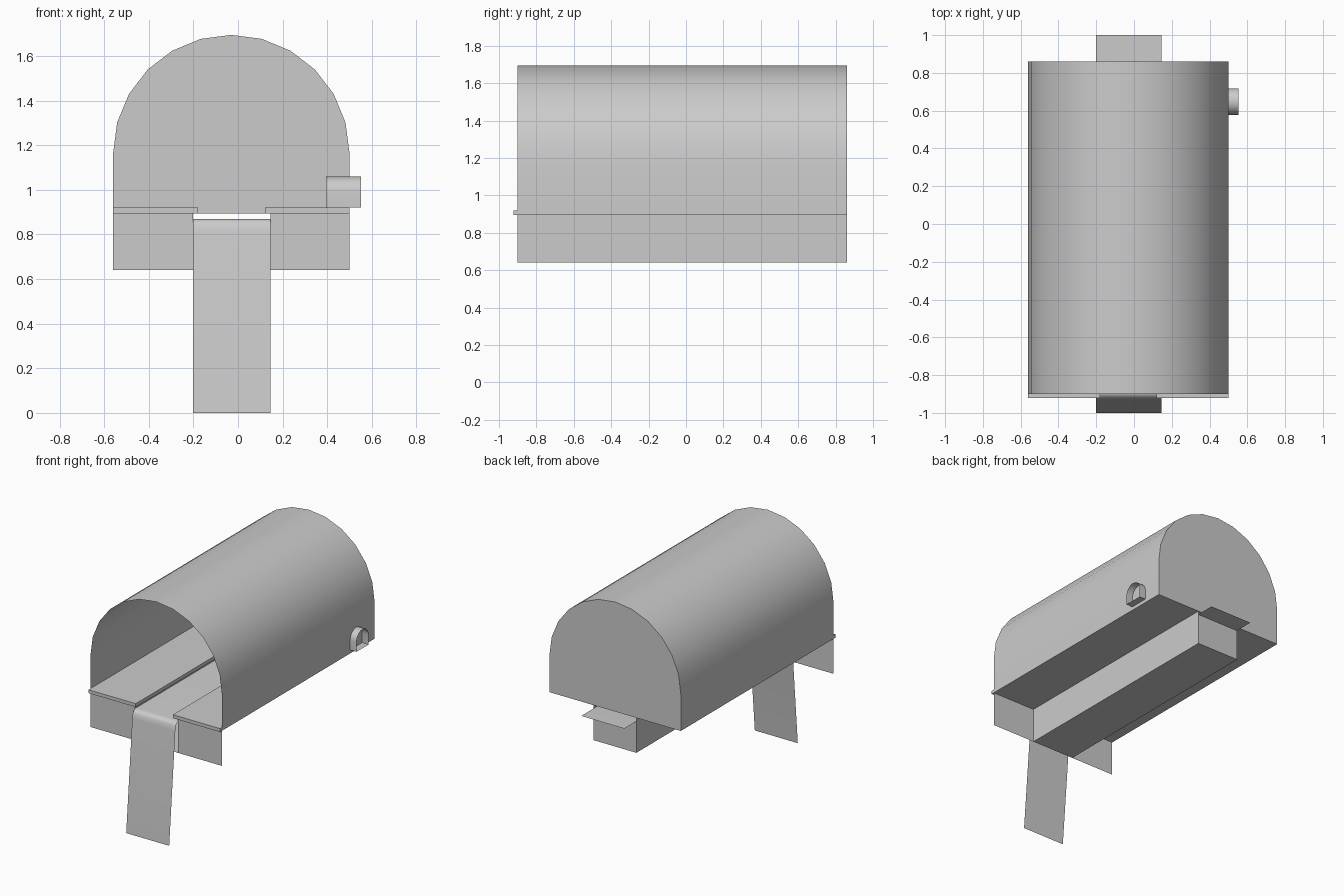
import bpy, math

if "Cube" in bpy.data.objects:
    bpy.data.objects.remove(bpy.data.objects["Cube"])

CX = -0.03                      # centre line of the hood
X0, X1 = -0.56, 0.50            # outer sides
T0, T1 = -0.202, 0.145          # trough sides
FRONT, BACK = -0.90, 0.86
FLOOR, LOW = 0.895, 0.64


def mesh(name, verts, faces, smooth=False):
    me = bpy.data.meshes.new(name)
    me.from_pydata(verts, [], faces)
    me.update()
    ob = bpy.data.objects.new(name, me)
    bpy.context.collection.objects.link(ob)
    if smooth:
        bpy.ops.object.select_all(action='DESELECT')
        ob.select_set(True)
        bpy.context.view_layer.objects.active = ob
        bpy.ops.object.shade_smooth_by_angle(angle=math.radians(40))
    return ob


def sheet(name, a, b, smooth=False, closed=False, cap=False):
    """Thin surface between two matching outlines, optionally capped at b."""
    n = len(a)
    faces = [(i, (i + 1) % n, n + (i + 1) % n, n + i) for i in range(n if closed else n - 1)]
    if cap:
        faces.append(tuple(range(n, 2 * n)))
    return mesh(name, a + b, faces, smooth)


def box(name, lo, hi):
    v = [(x, y, z) for x in (lo[0], hi[0]) for y in (lo[1], hi[1]) for z in (lo[2], hi[2])]
    f = [(0, 1, 3, 2), (4, 6, 7, 5), (0, 4, 5, 1), (2, 3, 7, 6), (0, 2, 6, 4), (1, 5, 7, 3)]
    return mesh(name, v, f)


def arch(centre, spring, radius, base, segments):
    """Round-topped outline as (across, height) pairs."""
    pts = [(centre + radius, base)]
    for i in range(segments + 1):
        t = math.pi * i / segments
        pts.append((centre + radius * math.cos(t), spring + radius * math.sin(t)))
    return pts + [(centre - radius, base)]


# Arched hood, open at the front, with a flat back
hood = arch(CX, 1.165, 0.53, FLOOR, 12)
sheet("hood", [(x, FRONT, z) for x, z in hood], [(x, BACK, z) for x, z in hood], smooth=True)
mesh("back_panel", [(x, BACK, z) for x, z in hood], [tuple(range(len(hood)))[::-1]])

# Floor plates and front skirts either side of the central slot
for side, outer, inner, trough in (("left", X0, -0.18, T0), ("right", X1, 0.12, T1)):
    lo, hi = sorted((outer, inner))
    box(side + "_floor_plate", (lo, -0.922, FLOOR), (hi, BACK, 0.92))
    lo, hi = sorted((outer, trough))
    mesh(side + "_front_skirt",
         [(lo, FRONT, LOW), (hi, FRONT, LOW), (hi, FRONT, FLOOR), (lo, FRONT, FLOOR)],
         [(0, 1, 2, 3)])

# Trough under the floor, with an end wall stopping below the belt
section = [(T0, FLOOR), (T0, LOW), (T1, LOW), (T1, FLOOR)]
sheet("trough", [(x, FRONT, z) for x, z in section], [(x, BACK, z) for x, z in section])
mesh("trough_end", [(T0, BACK, LOW), (T1, BACK, LOW), (T1, BACK, 0.868), (T0, BACK, 0.868)],
     [(3, 2, 1, 0)])

# Belt running through the trough and hanging down at the front
path = [(1.0, 0.87), (-0.885, 0.87), (-0.902, 0.867), (-0.915, 0.859),
        (-0.924, 0.845), (-0.93, 0.81), (-1.0, 0.0)]
sheet("belt", [(T0, y, z) for y, z in path], [(T1, y, z) for y, z in path], smooth=True)

# Small arched tube through the right wall
tube = arch(0.648, 0.99, 0.07, 0.921, 10)
sheet("side_port", [(0.552, y, z) for y, z in tube], [(0.395, y, z) for y, z in tube],
      smooth=True, closed=True)
